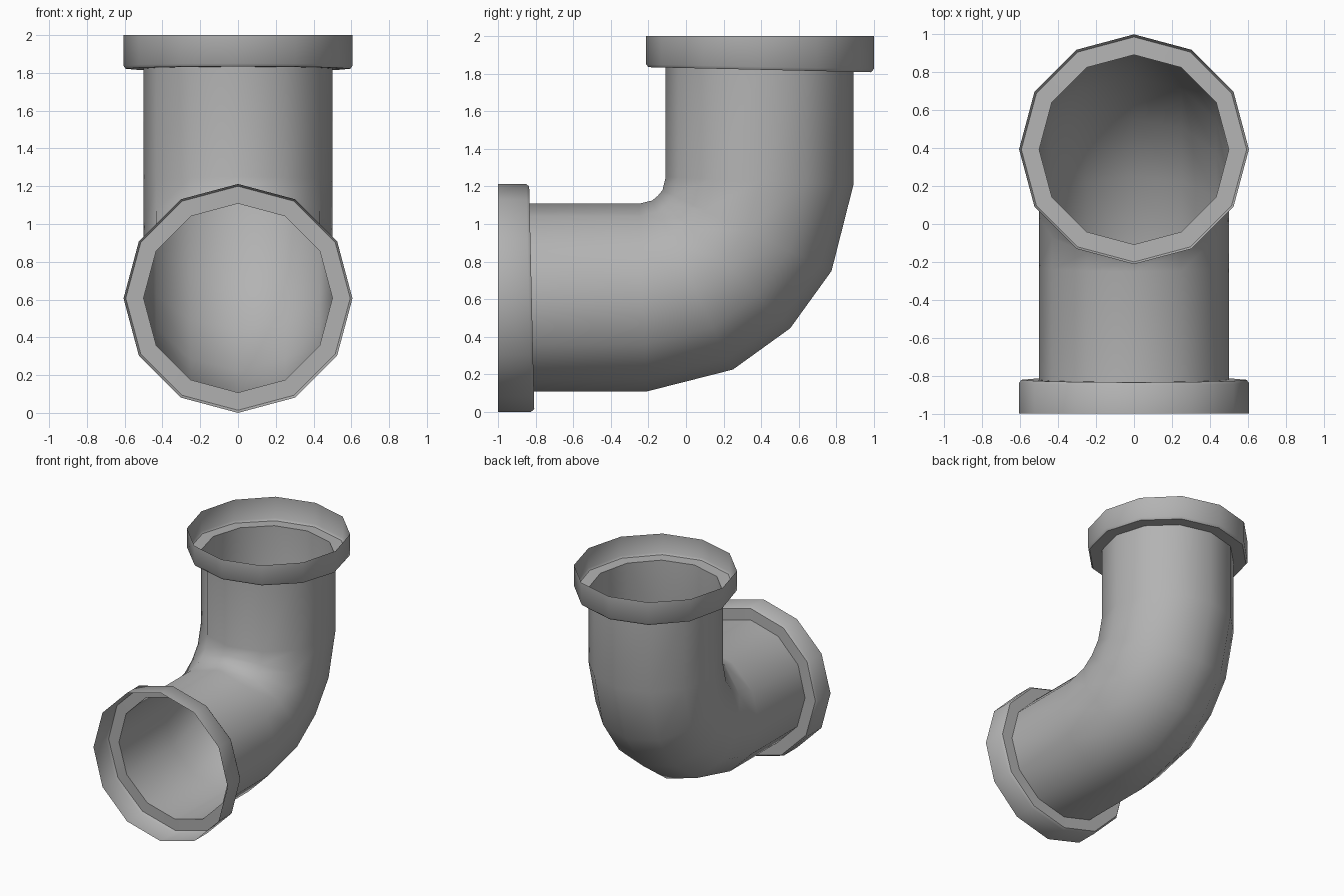
import bpy, bmesh, math
from mathutils import Vector

if "Cube" in bpy.data.objects:
    bpy.data.objects.remove(bpy.data.objects["Cube"])

SIDES = 12

# Rings of one half: inner (y, z), outer (y, z), half width in x
half = [
    ((-1.0, 1.212), (-1.0, 0.0), 0.606),       # open rim
    ((-0.85, 1.212), (-0.825, 0.0), 0.606),    # collar wall
    ((-0.835, 1.2), (-0.808, 0.014), 0.594),   # softened collar corner
    ((-0.833, 1.108), (-0.812, 0.108), 0.5),   # collar step to pipe
    ((-0.25, 1.108), (-0.21, 0.108), 0.5),     # bend start
    ((-0.18, 1.125), (0.25, 0.225), 0.5),
]
middle = [((-0.15, 1.15), (0.555, 0.445), 0.5)]


def mirrored(p):
    # Reflection across the diagonal plane of the elbow
    return (1 - p[1], 1 - p[0])


other = [(mirrored(a), mirrored(b), w) for a, b, w in reversed(half)]

# Pipe elbow with a socket collar on each end, a single open skin
bm = bmesh.new()
loops = []
for a, b, w in half + middle + other:
    inner, outer = Vector((0, *a)), Vector((0, *b))
    centre, radial = (inner + outer) / 2, (inner - outer) / 2
    loop = []
    for i in range(SIDES):
        t = 2 * math.pi * i / SIDES
        loop.append(bm.verts.new(centre + radial * math.cos(t) + Vector((w * math.sin(t), 0, 0))))
    loops.append(loop)
for l0, l1 in zip(loops, loops[1:]):
    for i in range(SIDES):
        j = (i + 1) % SIDES
        bm.faces.new((l0[i], l0[j], l1[j], l1[i]))

# Make the skin face outward, judged from the first collar wall
bm.normal_update()
bm.faces.ensure_lookup_table()
f = bm.faces[0]
if f.normal.dot(f.calc_center_median() - Vector((0, -0.92, 0.606))) < 0:
    bmesh.ops.reverse_faces(bm, faces=bm.faces[:])

mesh = bpy.data.meshes.new("pipe_elbow")
bm.to_mesh(mesh)
bm.free()
obj = bpy.data.objects.new("pipe_elbow", mesh)
bpy.context.collection.objects.link(obj)

# Dark grey metal
metal = bpy.data.materials.new("dark_grey")
metal.diffuse_color = (0.45, 0.45, 0.45, 1)
metal.use_nodes = True
metal.node_tree.nodes["Principled BSDF"].inputs["Base Color"].default_value = metal.diffuse_color
mesh.materials.append(metal)

bpy.context.view_layer.objects.active = obj
obj.select_set(True)
bpy.ops.object.shade_smooth_by_angle(angle=math.radians(50))
